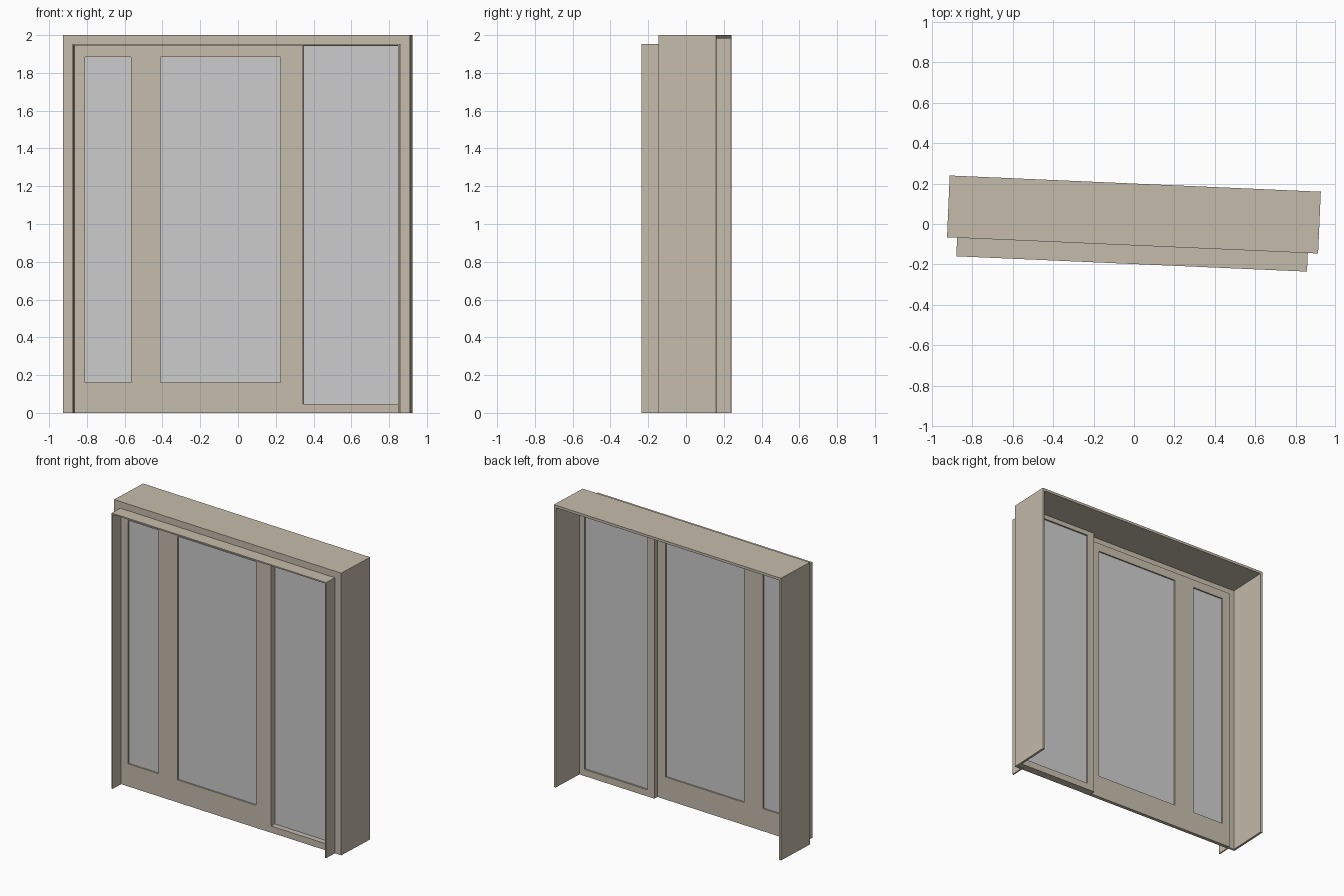
import bpy
from math import radians
from mathutils import Matrix

if "Cube" in bpy.data.objects:
    bpy.data.objects.remove(bpy.data.objects["Cube"])

TURN = Matrix.Rotation(radians(-2.5), 4, 'Z')      # whole unit is turned slightly
UPRIGHT = Matrix.Rotation(radians(90), 4, 'X')     # profile plane -> x/z plane

beige = bpy.data.materials.new("beige_paint")
beige.diffuse_color = (0.56, 0.50, 0.41, 1)
beige.use_nodes = True
beige.node_tree.nodes["Principled BSDF"].inputs["Base Color"].default_value = beige.diffuse_color


def rect(x0, x1, z0, z1):
    return [(x0, z0), (x1, z0), (x1, z1), (x0, z1)]


def portal(x0, x1, top, side, head):
    """Upside-down U outline: two legs and a head, open at the floor."""
    return [(x0, 0), (x0 + side, 0), (x0 + side, top - head), (x1 - side, top - head),
            (x1 - side, 0), (x1, 0), (x1, top), (x0, top)]


def slab(name, loops, y0, y1, mat=None):
    """Extrude an outline (later loops are holes) from y0 to y1."""
    curve = bpy.data.curves.new(name + "_profile", 'CURVE')
    curve.dimensions = '2D'
    curve.fill_mode = 'BOTH'
    curve.extrude = (y1 - y0) / 2
    for loop in loops:
        s = curve.splines.new('POLY')
        s.points.add(len(loop) - 1)
        for p, (x, z) in zip(s.points, loop):
            p.co = (x, z, 0, 1)
        s.use_cyclic_u = True
    helper = bpy.data.objects.new(name + "_helper", curve)
    bpy.context.collection.objects.link(helper)
    bpy.context.view_layer.update()
    dg = bpy.context.evaluated_depsgraph_get()
    mesh = bpy.data.meshes.new_from_object(helper.evaluated_get(dg))
    bpy.data.objects.remove(helper)
    mesh.transform(TURN @ Matrix.Translation((0, (y0 + y1) / 2, 0)) @ UPRIGHT)
    for poly in mesh.polygons:
        poly.use_smooth = False
    mesh.materials.clear()
    if mat:
        mesh.materials.append(mat)
    obj = bpy.data.objects.new(name, mesh)
    bpy.context.collection.objects.link(obj)
    return obj


# Deep jamb lining, stepped front flange and projecting outer trim
slab("jamb_lining", [portal(-0.922, 0.917, 2.0, 0.016, 0.018)], -0.09, 0.20, beige)
slab("front_flange", [portal(-0.922, 0.917, 2.0, 0.06, 0.058)], -0.106, -0.09, beige)
slab("outer_trim", [portal(-0.872, 0.866, 1.953, 0.009, 0.009)], -0.198, -0.106, beige)

# Front door leaf with a narrow and a wide pane
panes = [rect(-0.806, -0.561, 0.16, 1.885), rect(-0.406, 0.23, 0.16, 1.885)]
slab("door_leaf", [rect(-0.863, 0.349, 0, 1.944)] + panes, -0.108, -0.083, beige)
for label, pane in zip(("narrow", "wide"), panes):
    slab(label + "_glass", [pane], -0.098, -0.093)

# Fixed side panel set behind the door leaf
side_pane = rect(0.349, 0.861, 0.047, 1.95)
slab("side_panel_frame", [rect(0.295, 0.901, 0, 1.982), side_pane], -0.085, -0.05, beige)
slab("side_sill", [rect(0.349, 0.857, 0, 0.047)], -0.106, -0.085, beige)
slab("side_glass", [side_pane], -0.067, -0.062)
